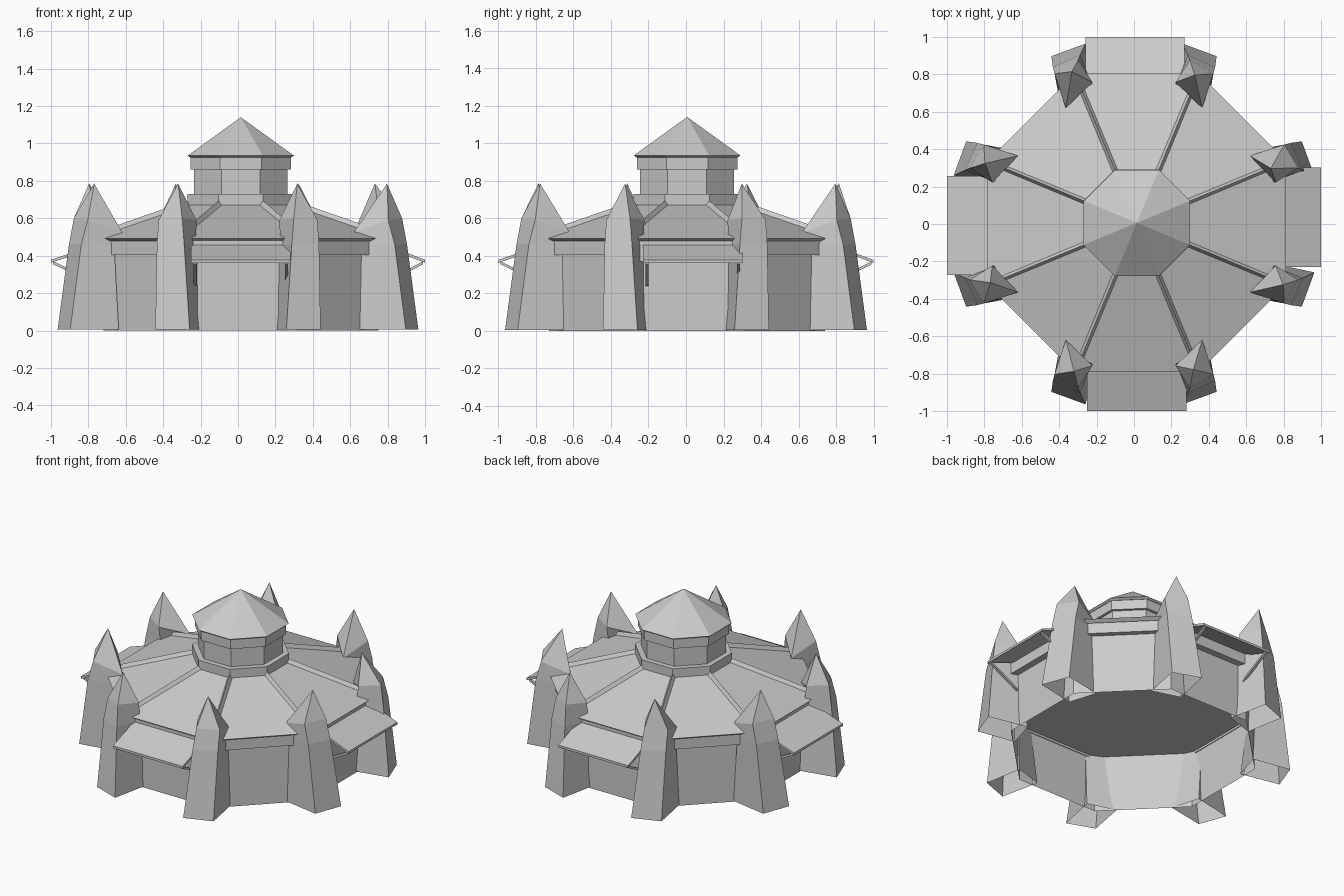
import bpy, bmesh, math
from mathutils import Matrix, Vector

cube = bpy.data.objects.get("Cube")
if cube:
    bpy.data.objects.remove(cube)

stone = bpy.data.materials.new("grey_stone")
stone.use_nodes = True
GREY = (0.6, 0.6, 0.6, 1)
stone.diffuse_color = GREY
stone.node_tree.nodes["Principled BSDF"].inputs["Base Color"].default_value = GREY

CENTRE = Vector((0.015, 0.006, 0))


def loft(name, rings, matrix=Matrix(), apex=None, capped=True):
    """Skin equal-length rings of points, optionally closed by an apex."""
    bm = bmesh.new()
    loops = [[bm.verts.new(p) for p in ring] for ring in rings]
    n = len(loops[0])
    for low, high in zip(loops, loops[1:]):
        for i in range(n):
            j = (i + 1) % n
            bm.faces.new((low[i], low[j], high[j], high[i]))
    if capped:
        bm.faces.new(loops[0])
    if apex:
        tip = bm.verts.new(apex)
        for i in range(n):
            bm.faces.new((loops[-1][i], loops[-1][(i + 1) % n], tip))
    elif capped:
        bm.faces.new(loops[-1])
    bmesh.ops.transform(bm, matrix=matrix, verts=bm.verts)
    bmesh.ops.recalc_face_normals(bm, faces=bm.faces)
    mesh = bpy.data.meshes.new(name)
    bm.to_mesh(mesh)
    bm.free()
    mesh.materials.append(stone)
    obj = bpy.data.objects.new(name, mesh)
    bpy.context.collection.objects.link(obj)
    return obj


def octagon(apothem, z):
    r = apothem / math.cos(math.pi / 8)
    return [(r * math.cos(a), r * math.sin(a), z)
            for a in (math.pi / 8 + k * math.pi / 4 for k in range(8))]


def tier(name, *profile, apex=None, capped=True):
    rings = [octagon(a, z) for a, z in profile]
    return loft(name, rings, Matrix.Translation(CENTRE), apex, capped)


def beam(name, start, end, width, height, matrix):
    """Rectangular bar in the x-z plane, spread along y."""
    w = width / 2
    rings = [[(x, -w, z), (x, w, z), (x, w, z + height), (x, -w, z + height)]
             for x, z in (start, end)]
    return loft(name, rings, matrix)


def ridge(name, start, end, width, height, matrix):
    """Triangular bar in the x-z plane, spread along y."""
    w = width / 2
    rings = [[(x, -w, z), (x, w, z), (x, 0, z + height)] for x, z in (start, end)]
    return loft(name, rings, matrix)


def turned(angle, shift=0):
    return (Matrix.Translation(CENTRE) @ Matrix.Rotation(angle, 4, 'Z')
            @ Matrix.Translation((0, shift, 0)))


# Main octagonal hall, open underneath, with its ceiling and low roof
tier("hall_walls", (0.735, 0), (0.735, 0.48), capped=False)
tier("hall_ceiling", (0.734, 0.385), (0.734, 0.395))
tier("eave_band", (0.77, 0.405), (0.77, 0.485))
tier("main_roof", (0.775, 0.478), (0.798, 0.493), (0.27, 0.675))

# Cupola
tier("cupola_base", (0.285, 0.64), (0.285, 0.73))
tier("cupola_drum", (0.25, 0.7), (0.25, 0.88))
tier("cupola_band", (0.268, 0.86), (0.268, 0.93))
tier("cupola_roof", (0.27, 0.925), (0.284, 0.935), apex=(0, 0, 1.14))

# Roof ribs and leaning pointed buttress towers at the eight corners
# Each tower point is (radius, sideways toward the entrance, height)
base = [(0.99, 0.13, 0.005), (0.998, -0.065, 0.005), (0.74, -0.12, 0.005), (0.72, 0.08, 0.005)]
neck = [(0.945, 0.08, 0.46), (0.94, -0.08, 0.46), (0.76, -0.105, 0.46), (0.77, 0.075, 0.46)]
shoulder = [(0.925, 0.06, 0.6), (0.905, -0.085, 0.59), (0.712, -0.1, 0.525), (0.785, 0.085, 0.59)]
tip_radius = [0.79, 0.86, 0.88, 0.86, 0.83, 0.85, 0.84, 0.86]
for k, tip in enumerate(tip_radius):
    angle = math.pi / 8 + k * math.pi / 4
    ridge("roof_rib", (0.29, 0.655), (0.85, 0.475), 0.05, 0.045, turned(angle))
    mirror = Matrix.Scale(-1 if k % 2 == 0 else 1, 4, (0, 1, 0))
    loft("buttress_tower", [base, neck, shoulder], Matrix.Rotation(angle, 4, 'Z') @ mirror,
         (tip, 0.005, 0.785), capped=False)

# Door headers, and awnings with two struts, over the four entrances
shifts = {0: 0.03, 1: 0.01, 2: 0.015, 3: 0.0}
for k, shift in shifts.items():
    angle = k * math.pi / 2
    place = turned(angle, shift)
    reach = 1.0 - CENTRE.dot(Vector((math.cos(angle), math.sin(angle), 0)))
    beam("door_header", (0.73, 0.37), (0.78, 0.37), 0.6, 0.11, turned(angle))
    beam("awning", (0.77, 0.445), (reach, 0.362), 0.53, 0.016, place)
    for side in (-1, 1):
        strut = place @ Matrix.Translation((0, side * 0.245, 0))
        beam("awning_strut", (0.76, 0.24), (reach - 0.01, 0.355), 0.016, 0.016, strut)
